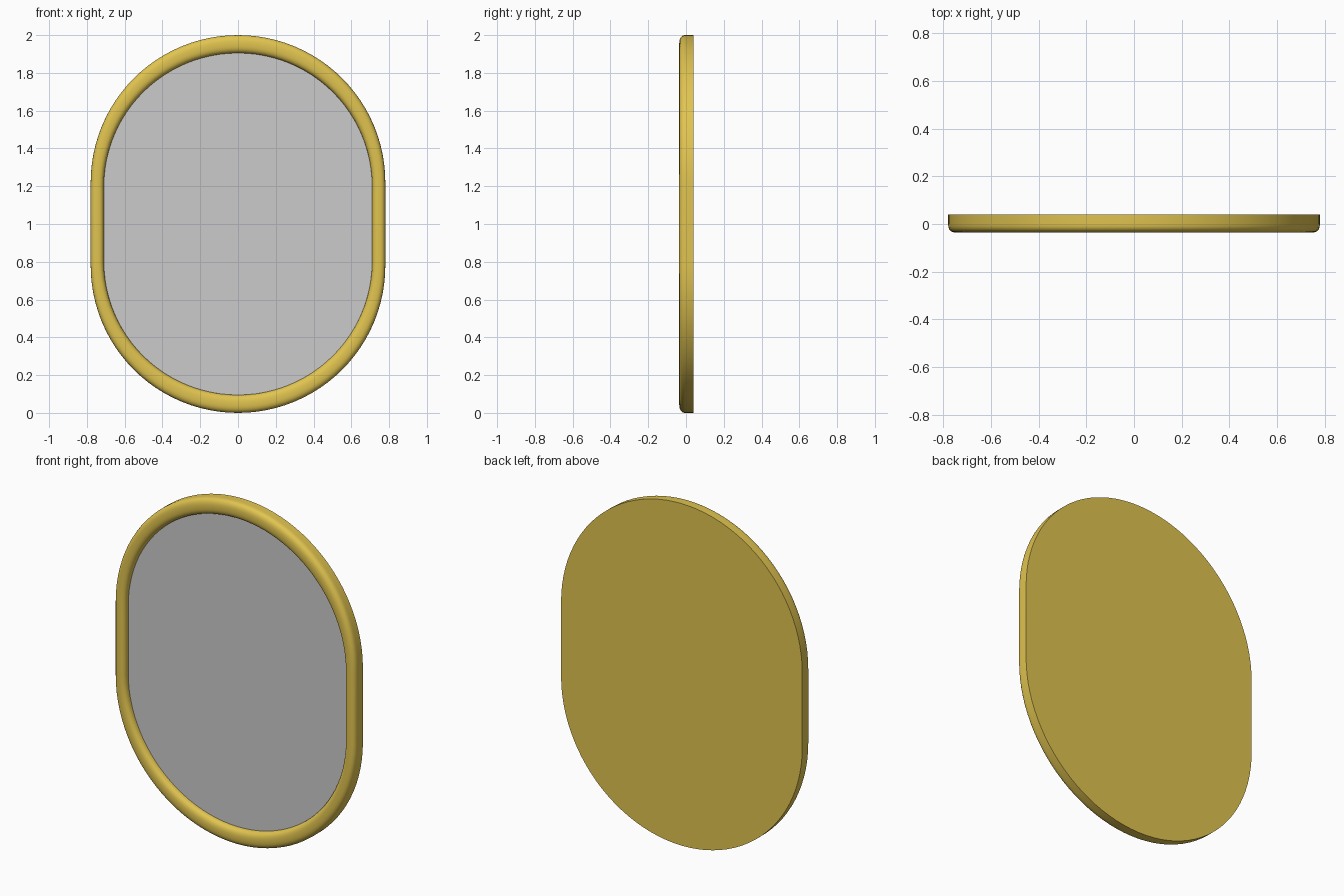
import bpy, bmesh, math

if "Cube" in bpy.data.objects:
    bpy.data.objects.remove(bpy.data.objects["Cube"])

HALF_W, HALF_H, STRAIGHT = 0.78, 1.0, 0.22
SEG = 48                      # steps per rounded end
INNER_X, INNER_Z = 0.71, 0.905
BACK_Y, GLASS_Y, FRONT_Y = 0.04, 0.0, -0.036


def outline(half_w, half_h):
    """Oblong outline: two rounded ends joined by short straight sides."""
    s = STRAIGHT * half_h / HALF_H
    pts = []
    for side, start in ((1, 0), (-1, math.pi)):
        for i in range(SEG + 1):
            a = start + math.pi * i / SEG
            pts.append((half_w * math.cos(a),
                        1 + side * s + (half_h - s) * math.sin(a)))
    return pts


def add_ring(bm, t, y):
    """Ring of vertices; t = 0 at the outer edge, 1 at the inner edge."""
    w = HALF_W + (INNER_X - HALF_W) * t
    h = HALF_H + (INNER_Z - HALF_H) * t
    return [bm.verts.new((x, y, z)) for x, z in outline(w, h)]


def finish(bm, name, color=None):
    bmesh.ops.recalc_face_normals(bm, faces=bm.faces)
    mesh = bpy.data.meshes.new(name)
    bm.to_mesh(mesh)
    bm.free()
    obj = bpy.data.objects.new(name, mesh)
    bpy.context.collection.objects.link(obj)
    if color:
        mat = bpy.data.materials.new(name + "_material")
        mat.diffuse_color = color
        mat.use_nodes = True
        mat.node_tree.nodes["Principled BSDF"].inputs["Base Color"].default_value = mat.diffuse_color
        mesh.materials.append(mat)
    bpy.ops.object.select_all(action='DESELECT')
    obj.select_set(True)
    bpy.context.view_layer.objects.active = obj
    bpy.ops.object.shade_smooth_by_angle(angle=math.radians(35))
    return obj


# Frame: flat back, straight outer wall, rounded front moulding
profile = [(0, BACK_Y)]
STEPS = 16
for i in range(STEPS + 1):
    a = math.pi * i / STEPS
    c, s = math.cos(a), max(math.sin(a), 0)
    u = math.copysign(abs(c) ** 0.8, c)
    profile.append((0.5 - 0.5 * u, GLASS_Y + (FRONT_Y - GLASS_Y) * s ** 0.8))

bm = bmesh.new()
rings = [add_ring(bm, t, y) for t, y in profile]
for a, b in zip(rings, rings[1:]):
    n = len(a)
    for i in range(n):
        j = (i + 1) % n
        bm.faces.new((a[i], a[j], b[j], b[i]))
bm.faces.new(rings[0])                       # back panel
bm.faces.new(add_ring(bm, 1, GLASS_Y + 0.003))   # seat behind the glass
bmesh.ops.remove_doubles(bm, verts=bm.verts, dist=1e-5)
finish(bm, "frame", (0.75, 0.55, 0.08, 1))

# Mirror glass, facing the front
bm = bmesh.new()
face = bm.faces.new(add_ring(bm, 1, GLASS_Y))
face.normal_update()
glass = finish(bm, "mirror_glass")
if glass.data.polygons[0].normal.y > 0:
    glass.data.flip_normals()
